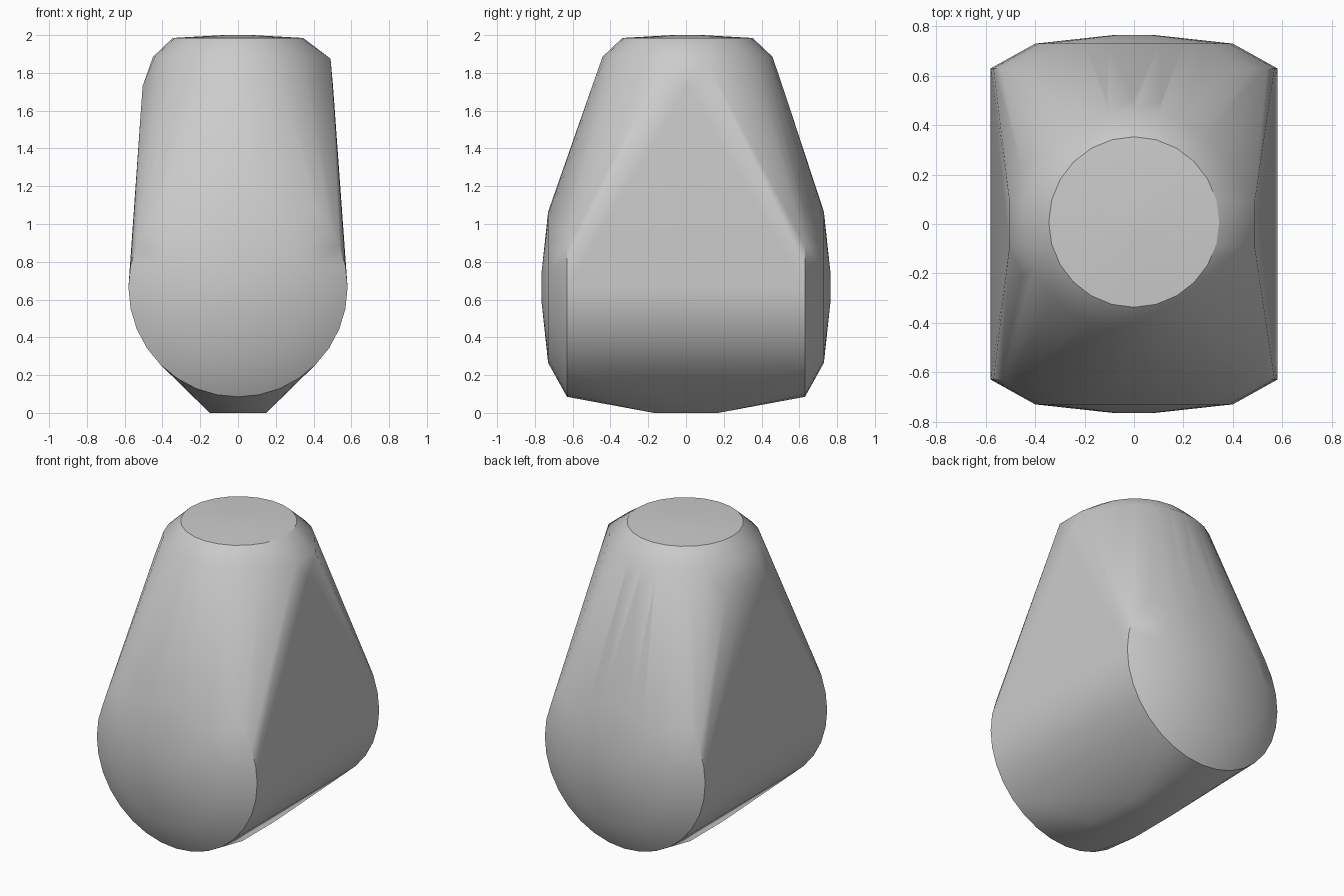
import bpy, bmesh
from math import sin, cos, pi

cube = bpy.data.objects.get("Cube")
if cube:
    bpy.data.objects.remove(cube, do_unlink=True)

grey = bpy.data.materials.new("plain grey")
grey.use_nodes = True
grey.diffuse_color = (0.6, 0.6, 0.6, 1)
grey.node_tree.nodes["Principled BSDF"].inputs["Base Color"].default_value = (0.6, 0.6, 0.6, 1)

BARREL_Z = 0.665


def ring(radius, count):
    return [(radius * cos(2 * pi * i / count), radius * sin(2 * pi * i / count))
            for i in range(count)]


points = []
# Lying barrel with shallow domed ends
for side in (-1, 1):
    for radius, y, count in ((0.58, 0.63, 32), (0.4, 0.73, 24), (0.08, 0.765, 10)):
        points += [(a, side * y, BARREL_Z + b) for a, b in ring(radius, count)]

# Neck tapering to a round, slightly crowned top
for radius, z, count in ((0.503, 1.73, 28), (0.45, 1.885, 28), (0.345, 1.985, 24), (0.08, 2.0, 8)):
    points += [(a, b + 0.008, z) for a, b in ring(radius, count)]

# Lug on the left shoulder, flat foot underneath
for y in (-0.1, 0.1):
    points.append((0.49, y, 1.875))
    points.append((-0.505, y, 1.73))
for x in (-0.15, 0.15):
    for y in (-0.17, 0.17):
        points.append((x, y, 0))

# Wrap everything in one taut skin
bm = bmesh.new()
for p in points:
    bm.verts.new(p)
bmesh.ops.convex_hull(bm, input=bm.verts)
bmesh.ops.delete(bm, geom=[v for v in bm.verts if not v.link_faces], context='VERTS')
bmesh.ops.dissolve_limit(bm, angle_limit=0.005, verts=bm.verts, edges=bm.edges)
bmesh.ops.recalc_face_normals(bm, faces=bm.faces)
mesh = bpy.data.meshes.new("body_shell")
bm.to_mesh(mesh)
bm.free()
mesh.materials.append(grey)

body = bpy.data.objects.new("body_shell", mesh)
bpy.context.collection.objects.link(body)
bpy.ops.object.select_all(action='DESELECT')
body.select_set(True)
bpy.context.view_layer.objects.active = body
bpy.ops.object.shade_smooth_by_angle(angle=0.55)
